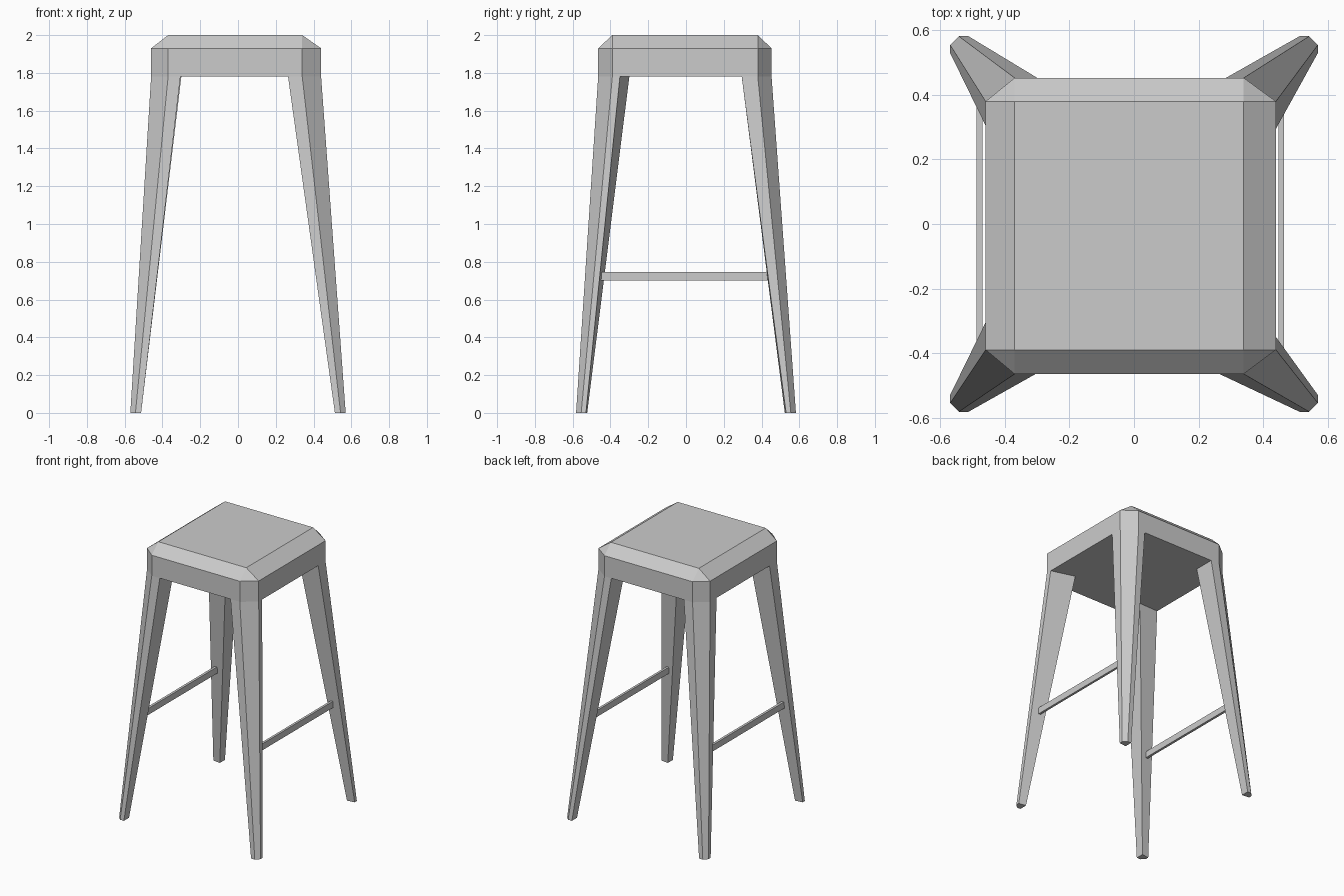
import bpy, bmesh

if "Cube" in bpy.data.objects:
    bpy.data.objects.remove(bpy.data.objects["Cube"])


def loft(name, rings):
    """Skin equal-length rings of points into a closed, flat-shaded solid."""
    bm = bmesh.new()
    rows = [[bm.verts.new(p) for p in ring] for ring in rings]
    for low, high in zip(rows, rows[1:]):
        for i in range(len(low)):
            j = (i + 1) % len(low)
            bm.faces.new((low[i], low[j], high[j], high[i]))
    bm.faces.new(rows[0])
    bm.faces.new(rows[-1])
    bmesh.ops.remove_doubles(bm, verts=bm.verts, dist=1e-5)
    bmesh.ops.recalc_face_normals(bm, faces=bm.faces)
    mesh = bpy.data.meshes.new(name)
    bm.to_mesh(mesh)
    bm.free()
    obj = bpy.data.objects.new(name, mesh)
    bpy.context.collection.objects.link(obj)
    return obj


# Seat outline (outer limits) and flat top (inner limits)
X0, X1, Y0, Y1 = -0.46, 0.44, -0.465, 0.453
A0, A1, B0, B1 = -0.37, 0.34, -0.39, 0.38
Z_BOTTOM, Z_EDGE, Z_TOP = 1.78, 1.93, 2.0

# Seat: chamfered block whose corners close to the four corners of the flat top
outline = [(A0, Y0), (A1, Y0), (X1, B0), (X1, B1),
           (A1, Y1), (A0, Y1), (X0, B1), (X0, B0)]
flat = [(A0, B0), (A1, B0), (A1, B0), (A1, B1),
        (A1, B1), (A0, B1), (A0, B1), (A0, B0)]
loft("seat", [[(x, y, Z_BOTTOM) for x, y in outline],
              [(x, y, Z_EDGE) for x, y in outline],
              [(x, y, Z_TOP) for x, y in flat]])


def pentagon(outer, chamfer, inner, side_y, z):
    """Leg section: a block with its outward corner cut off."""
    (ox, oy), (cx, cy), (ix, iy) = outer, chamfer, inner
    return [(ox, cy, z), (cx, oy, z), (ix, oy, z), (ix, iy, z), (ox, side_y, z)]


# Splayed, tapering legs: seat corner, chamfer corner, inner corner, side edge
legs = {
    "front_left_leg": (-1, -1, (X0, Y0), (A0, B0), (-0.305, -0.30), -0.305),
    "front_right_leg": (1, -1, (X1, Y0), (A1, B0), (0.265, -0.30), -0.35),
    "back_left_leg": (-1, 1, (X0, Y1), (A0, B1), (-0.30, 0.30), 0.305),
    "back_right_leg": (1, 1, (X1, Y1), (A1, B1), (0.285, 0.295), 0.295),
}
for name, (sx, sy, outer, chamfer, inner, side_y) in legs.items():
    foot = pentagon((sx * 0.57, sy * 0.582), (sx * 0.543, sy * 0.555),
                    (sx * 0.513, sy * 0.523), sy * 0.53, 0)
    loft(name, [foot, pentagon(outer, chamfer, inner, side_y, Z_BOTTOM)])

# Footrest bars along each side
for name, xa, xb in (("left_footrest", -0.488, -0.47), ("right_footrest", 0.448, 0.465)):
    loft(name, [[(xa, y, 0.70), (xb, y, 0.70), (xb, y, 0.747), (xa, y, 0.747)]
                for y in (-0.455, 0.455)])
